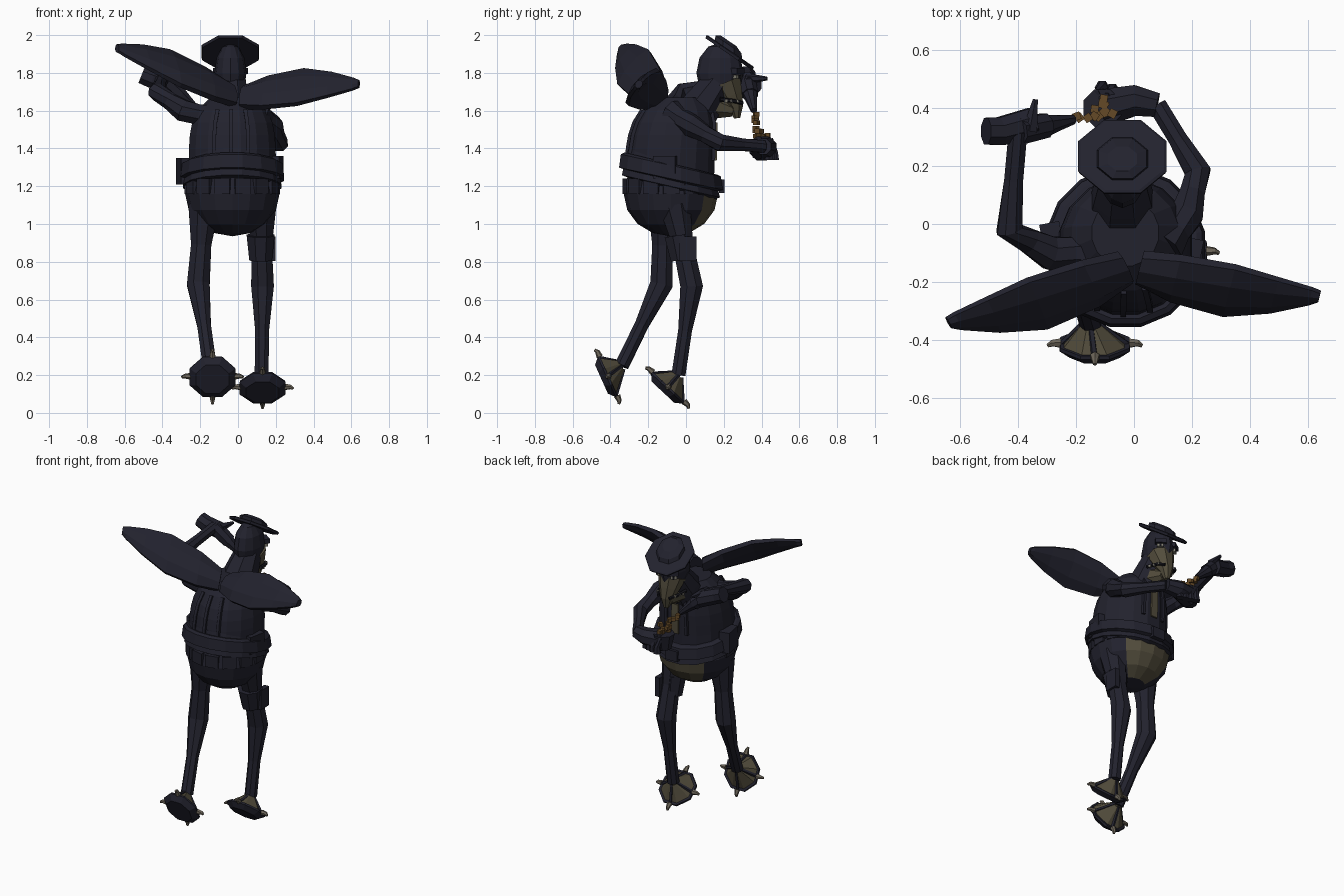
import bpy, bmesh, math, random
from mathutils import Vector as V

cube = bpy.data.objects.get("Cube")
if cube:
    bpy.data.objects.remove(cube)
random.seed(4)
X, Y, Z = V((1, 0, 0)), V((0, 1, 0)), V((0, 0, 1))


def material(name, *rgb):
    m = bpy.data.materials.new(name)
    m.use_nodes = True
    m.diffuse_color = (*rgb, 1)
    m.node_tree.nodes["Principled BSDF"].inputs["Base Color"].default_value = m.diffuse_color
    return m


NAVY = material("dark_navy", .016, .016, .027)
KHAKI = material("dull_khaki", .085, .073, .045)
BLACK = material("near_black", .008, .008, .012)
CLAW = material("claw_tan", .15, .13, .1)
AMBER = material("amber_brown", .13, .068, .02)
PALE = material("pale_grey", .22, .21, .17)


def finish(name, bm, materials, rule=None):
    bmesh.ops.recalc_face_normals(bm, faces=bm.faces)
    if rule:
        for polygon in bm.faces:
            polygon.material_index = int(rule(polygon.calc_center_median()))
    mesh = bpy.data.meshes.new(name)
    bm.to_mesh(mesh)
    bm.free()
    for m in materials:
        mesh.materials.append(m)
    part = bpy.data.objects.new(name, mesh)
    bpy.context.collection.objects.link(part)
    return part


def loft(name, rings, sides, mat):
    """Skin elliptical rings, each given as a centre and two half-axis vectors."""
    bm = bmesh.new()
    loops = []
    for centre, u, v in rings:
        angles = [math.tau * (i + .5) / sides for i in range(sides)]
        loops.append([bm.verts.new(centre + u * math.cos(a) + v * math.sin(a)) for a in angles])
    for lower, upper in zip(loops, loops[1:]):
        for i in range(sides):
            bm.faces.new((lower[i - 1], lower[i], upper[i], upper[i - 1]))
    bm.faces.new(loops[0])
    bm.faces.new(loops[-1])
    finish(name, bm, [mat])


def tube(name, points, start, end, mat=NAVY, ref=Y, sides=8):
    """Tapered tube along a path."""
    points = [V(p) for p in points]
    last = len(points) - 1
    rings = []
    for i, p in enumerate(points):
        along = (points[min(i + 1, last)] - points[max(i - 1, 0)]).normalized()
        u = ref.cross(along).normalized()
        radius = start + (end - start) * i / last
        rings.append((p, u * radius, along.cross(u) * radius))
    loft(name, rings, sides, mat)


def limb(name, joints, start, end, ref=Y, pinch=.85):
    """Tube that narrows midway between its joints and swells at them."""
    joints = [V(p) for p in joints]
    steps = 2 * (len(joints) - 1)
    rings = []
    for i in range(steps + 1):
        here = (joints[i // 2] + joints[(i + 1) // 2]) / 2
        along = (joints[min(i // 2 + 1, len(joints) - 1)] - joints[max((i - 1) // 2, 0)]).normalized()
        u = ref.cross(along).normalized()
        radius = (start + (end - start) * i / steps) * (pinch if i % 2 else 1)
        rings.append((here, u * radius, along.cross(u) * radius))
    loft(name, rings, sides=8, mat=NAVY)


def ball(name, centre, size, materials, rule, sides=16):
    bm = bmesh.new()
    bmesh.ops.create_uvsphere(bm, u_segments=sides, v_segments=sides // 2, radius=1)
    bmesh.ops.scale(bm, vec=size, verts=bm.verts)
    bmesh.ops.translate(bm, vec=centre, verts=bm.verts)
    finish(name, bm, materials, rule)


def box(name, centre, size, mat=NAVY, turn=0):
    bm = bmesh.new()
    bmesh.ops.create_cube(bm, size=1)
    bmesh.ops.scale(bm, vec=size, verts=bm.verts)
    part = finish(name, bm, [mat])
    part.location = centre
    part.rotation_euler.z = turn


# Torso: bare belly below a tapering jacket
WAIST = V((-.03, -.08, 1.2))
ball("belly", WAIST - Z * .04, (.25, .25, .225), [NAVY, KHAKI],
     lambda c: abs(c.x - WAIST.x) < .15 and c.y > 0)


def jacket_ring(t):
    radius = .235 * math.sqrt(1 - .75 * t ** 4)
    return WAIST + Y * .05 * t * t + Z * (.07 + .4 * t), X * radius, Y * radius


def chest_point(angle, t):
    centre, u, v = jacket_ring(t)
    return centre + u * math.cos(angle) + v * math.sin(angle)


loft("jacket", [jacket_ring(i / 6) for i in range(7)], 16, NAVY)
loft("shirt_strip", [(chest_point(math.pi / 2, i / 6), X * .035, Y * .009) for i in range(1, 5)], 4, KHAKI)
for angle in (-2, -1.6, -1.2, 1.25, 1.9):
    tube("jacket_seam", [chest_point(angle, i / 6) for i in range(1, 6)], .014, .014, ref=X, sides=4)


# Flared hem, belt, flaps and pouches, all dipping towards the front
def hem_ring(height, radius):
    return WAIST + Z * height, X * radius, Y * radius - Z * .06


loft("jacket_hem", [hem_ring(.14, .23), hem_ring(0, .265), hem_ring(-.01, .24)], 16, NAVY)
loft("belt", [hem_ring(.12, .25), hem_ring(.11, .27), hem_ring(.04, .28), hem_ring(.03, .25)], 16, NAVY)
for i in range(9):
    a = math.pi + i * .45
    box("hem_flap", WAIST + (X * math.cos(a) + Y * math.sin(a)) * .24, (.025, .085, .08), turn=a)
box("belt_pouch_right", WAIST + V((-.25, .02, .08)), (.07, .13, .14), turn=.2)
box("belt_pouch_left", WAIST + V((.23, -.03, .1)), (.06, .12, .12), turn=-.2)
box("belt_buckle", WAIST + Y * .27, (.09, .03, .07))

# Head: leaning neck, pale muzzle and hooked beak
HEAD = V((-.04, .18, 1.8))


def face(x, y, z):
    return HEAD + V((x, y, z))


tube("neck", [face(0, -.16, -.27), face(0, -.08, -.15), face(0, -.01, -.05)], .13, .085)
ball("skull", HEAD, (.085, .125, .16), [NAVY, KHAKI], lambda c: c.y > .18 and c.z < 1.74, sides=12)
tube("beak", [face(0, .03, -.05), face(0, .06, -.12), face(0, .085, -.18), face(0, .09, -.24)], .09, .018, KHAKI, X)
tube("lower_jaw", [face(0, -.05, -.17), face(0, .07, -.2)], .085, .035, KHAKI, X)
for s in (-1, 1):
    tube("mouth_line", [face(s * .085, 0, -.14), face(s * .068, .08, -.15), face(s * .04, .12, -.16)],
         .012, .01, BLACK, Z, sides=6)
    for k in range(3):
        box("tooth", face(s * (.085 - k * .01), .03 * (k + 1), -.15), (.014, .014, .016), PALE, s * .3)
    box("eye", face(s * .055, .09, -.02), (.04, .03, .02), PALE, -s * .7)
    box("pupil", face(s * .06, .1, -.02), (.014, .014, .02), BLACK, -s * .7)
    box("brow", face(s * .05, .09, .01), (.07, .05, .03), turn=-s * .6)

# Cap: tilted octagonal brim with an upright crown
TILT = V((0, math.sin(.6), math.cos(.6)))


def cap_ring(height, radius, rise):
    return face(0, .045, .1) + rise * height, X * radius, TILT.cross(X) * radius


loft("cap_brim", [cap_ring(0, .16, TILT), cap_ring(.015, .165, TILT), cap_ring(.02, .155, TILT)], 8, NAVY)
loft("cap_crown", [cap_ring(0, .1, Z), cap_ring(.05, .09, Z), cap_ring(.07, .055, Z)], 8, NAVY)


# Wings: thin lens sections, widest midway and closing to a blunt tip
def wing(side, root, tip, chord):
    root, tip, chord = V(root), V(tip), V(chord)
    normal = (tip - root).cross(chord).normalized()
    rings = []
    for t, width in ((0, .6), (.2, .95), (.5, 1.1), (.75, .75), (.95, .35), (1, .2)):
        bow = (Z * .02 - Y * .03) * math.sin(math.pi * t)
        rings.append((root.lerp(tip, t) + bow, chord * width, normal * (.05 - .03 * t)))
    loft(side + "_wing", rings, 8, NAVY)


wing("right", (-.03, -.15, 1.68), (-.64, -.34, 1.93), (-.03, .08, .09))
wing("left", (.02, -.15, 1.67), (.64, -.25, 1.74), (.02, .08, .09))

# Right arm raised, tipping a bottle
wrist, spout = V((-.4, .32, 1.77)), V((-.21, .36, 1.6))
limb("right_arm", [(-.13, -.1, 1.56), (-.29, -.1, 1.6), (-.43, -.02, 1.7), wrist], .075, .035, Z)
tube("right_hand", [wrist - X * .11 + Z * .02, wrist - X * .06, wrist + V((.05, .03, -.04))], .05, .055)
tube("right_thumb", [wrist + X * .04, wrist + V((.06, .11, 0))], .03, .01, ref=Z, sides=6)
tube("bottle_body", [wrist, wrist.lerp(spout, .5)], .05, .045)
tube("bottle_neck", [wrist.lerp(spout, .45), wrist.lerp(spout, .7), spout], .042, .017)

# Left arm bent forward with a cupped hand
palm, cuff = V((-.11, .4, 1.4)), V((.08, .41, 1.41))
limb("left_arm", [(.1, -.08, 1.59), (.18, .03, 1.52), (.22, .18, 1.43), cuff], .075, .035, Z)
tube("left_hand", [cuff, cuff.lerp(palm, .4) + Y * .02, palm], .045, .07, ref=Z)
tube("cupped_palm", [palm - Z * .05, palm, palm + Z * .05], .05, .07)
for k in range(4):
    knuckle = palm + V((k * .035, .07 - k * .01, -.02))
    tube("left_finger", [knuckle - Z * .04, knuckle, knuckle + V((-.02, -.02, .07))], .026, .012, ref=X, sides=6)

# Pellets: a pile in the palm and a few falling from the spout
for k in range(16):
    a, r = random.uniform(0, math.tau), .045 * math.sqrt(random.random())
    place = palm + Z * .06 + V((math.cos(a), math.sin(a), random.random())) * r
    if k > 9:
        place = place.lerp(spout, (k - 9) / 7)
    box("pellet", place, (.027, .027, .024), AMBER, a)


# Legs with webbed feet: a fan from the ankle to a domed sole, with ribs and claws
def leg(side, hip, knee, ankle, sole, slope):
    ankle, sole = V(ankle), V(sole)
    limb(side + "_leg", [hip, knee, ankle], .09, .04, pinch=.75)
    toe = Y * math.cos(slope) - Z * math.sin(slope)
    up = X.cross(toe)
    u, v = X * .125, toe * .12
    loft(side + "_foot", [(sole, u, v), (sole.lerp(ankle, .45), u * .66, v * .66), (ankle, u * .25, v * .25)],
         8, KHAKI)
    loft(side + "_sole", [(sole - up * .03, u * .75, v * .75), (sole, u * 1.05, v * 1.05),
                          (sole + up * .012, u * 1.03, v * 1.03)], 8, NAVY)
    for spread in (u, -u, v, -v):
        edge, out = sole + spread * .94, spread.normalized()
        tube(side + "_foot_rib", [edge, ankle + out * .02], .012, .012, ref=V((.5, .6, -.2)), sides=5)
        tube(side + "_claw", [edge + up * .01, edge + out * .03 + up * .01, edge + out * .045], .018, .007, CLAW, up, 6)


leg("right", (-.18, -.12, 1.1), (-.21, -.13, .68), (-.15, -.34, .25), (-.135, -.42, .19), 1.15)
leg("left", (.12, -.06, 1.1), (.13, .03, .67), (.125, -.04, .2), (.13, -.1, .13), .75)

# Thigh strap and pouch
tube("thigh_strap", [(.12, -.02, .81), (.12, -.04, .94)], .065, .08)
box("thigh_pouch", (.18, .01, .87), (.035, .09, .13))
